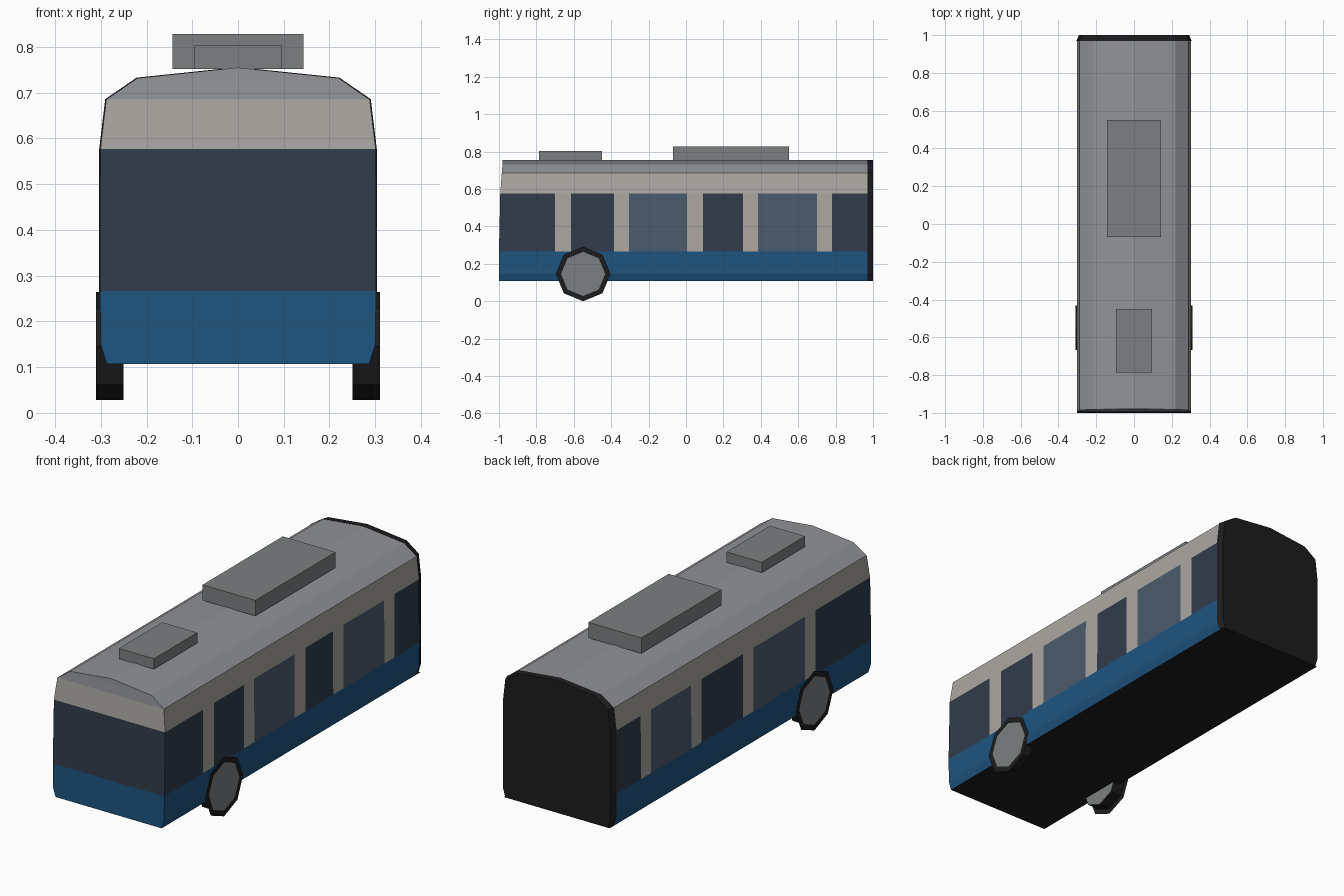
import bpy, bmesh
from math import sin, cos, pi

if "Cube" in bpy.data.objects:
    bpy.data.objects.remove(bpy.data.objects["Cube"])


def material(name, rgb):
    m = bpy.data.materials.new(name)
    m.diffuse_color = (*rgb, 1)
    m.use_nodes = True
    m.node_tree.nodes["Principled BSDF"].inputs["Base Color"].default_value = m.diffuse_color
    return m


BLUE = material("blue_paint", (0.013, 0.09, 0.22))
CREAM = material("pale_paint", (0.41, 0.39, 0.36))
ROOF = material("roof_grey", (0.28, 0.29, 0.31))
GLASS = material("dark_glass", (0.03, 0.045, 0.07))
DOOR = material("light_glass", (0.07, 0.105, 0.155))
BLACK = material("black_rubber", (0.012, 0.012, 0.013))
UNIT = material("unit_grey", (0.2, 0.215, 0.22))
MATS = [BLUE, CREAM, ROOF, GLASS, DOOR, BLACK, UNIT]


def finish(name, bm):
    bmesh.ops.remove_doubles(bm, verts=bm.verts, dist=0.0002)
    bmesh.ops.recalc_face_normals(bm, faces=bm.faces)
    me = bpy.data.meshes.new(name)
    bm.to_mesh(me)
    bm.free()
    for m in MATS:
        me.materials.append(m)
    ob = bpy.data.objects.new(name, me)
    bpy.context.collection.objects.link(ob)
    return ob


def face(bm, pts, mat):
    f = bm.faces.new([bm.verts.new(p) for p in pts])
    f.material_index = MATS.index(mat)


# Half cross-section: x, z, and y of the raked nose at that height
PROFILE = [(0.287, 0.107, -1.0), (0.30, 0.148, -1.0), (0.302, 0.267, -1.0),
           (0.301, 0.577, -0.993), (0.288, 0.685, -0.985),
           (0.22, 0.732, -0.981), (0.0, 0.755, -0.98)]
BANDS = [BLUE, BLUE, GLASS, CREAM, ROOF, ROOF]
REAR = 0.97

# Window rows: (end y, material) from the nose backwards
WINDOWS = {
    1: [(-0.70, GLASS), (-0.615, CREAM), (-0.385, GLASS), (-0.305, CREAM),
        (0.005, DOOR), (0.09, CREAM), (0.305, GLASS), (0.385, CREAM),
        (0.70, DOOR), (0.78, CREAM), (REAR, GLASS)],
    -1: [(-0.57, GLASS), (-0.49, CREAM), (-0.09, DOOR), (-0.01, CREAM),
         (0.31, GLASS), (0.39, CREAM), (0.70, DOOR), (0.78, CREAM),
         (REAR, GLASS)],
}

# Body shell: sides, roof, nose
bm = bmesh.new()
for s in (1, -1):
    for i, mat in enumerate(BANDS):
        (x0, z0, y0), (x1, z1, y1) = PROFILE[i], PROFILE[i + 1]
        a, b = y0, y1
        for end, wmat in (WINDOWS[s] if i == 2 else [(REAR, mat)]):
            face(bm, [(s * x0, a, z0), (s * x0, end, z0),
                      (s * x1, end, z1), (s * x1, b, z1)], wmat)
            a = b = end
for i, mat in enumerate(BANDS):
    (x0, z0, y0), (x1, z1, y1) = PROFILE[i], PROFILE[i + 1]
    pts = [(-x0, y0, z0), (x0, y0, z0), (x1, y1, z1)]
    face(bm, pts + ([(-x1, y1, z1)] if x1 else []), mat)
finish("body_shell", bm)

# Floor
bm = bmesh.new()
face(bm, [(-0.287, -1, 0.107), (0.287, -1, 0.107),
          (0.287, 1, 0.107), (-0.287, 1, 0.107)], BLACK)
finish("floor", bm)

# Rear joint: slightly tapered black end
bm = bmesh.new()
outline = [(x, z) for x, z, _ in PROFILE] + [(-x, z) for x, z, _ in PROFILE[-2::-1]]
front = [(x * 1.008, REAR, z + 0.001) for x, z in outline]
back = [(x * 0.965, 1.0, z) for x, z in outline]
for i in range(len(outline)):
    j = (i + 1) % len(outline)
    face(bm, [front[i], front[j], back[j], back[i]], BLACK)
face(bm, back, BLACK)
face(bm, front, BLACK)
finish("rear_joint", bm)


# Roof units
def box(name, x, y0, y1, z0, z1):
    bm = bmesh.new()
    bmesh.ops.create_cube(bm, size=1)
    for v in bm.verts:
        v.co = (v.co.x * 2 * x, y0 if v.co.y < 0 else y1, z0 if v.co.z < 0 else z1)
    for f in bm.faces:
        f.material_index = MATS.index(UNIT)
    finish(name, bm)


box("roof_unit_large", 0.143, -0.07, 0.55, 0.752, 0.828)
box("roof_unit_small", 0.095, -0.785, -0.45, 0.752, 0.803)


# Wheels: octagonal drum with grey caps and a flat black rim
def octagon(x, r):
    return [(x, -0.55 + r * sin(k * pi / 4), 0.146 + r * cos(k * pi / 4))
            for k in range(8)]


for s, side in ((1, "right"), (-1, "left")):
    bm = bmesh.new()
    inner, outer, rim = octagon(s * 0.25, 0.118), octagon(s * 0.31, 0.118), octagon(s * 0.31, 0.146)
    for i in range(8):
        j = (i + 1) % 8
        face(bm, [inner[i], inner[j], outer[j], outer[i]], BLACK)
        face(bm, [outer[i], outer[j], rim[j], rim[i]], BLACK)
    face(bm, outer, UNIT)
    face(bm, inner, UNIT)
    finish("wheel_" + side, bm)
